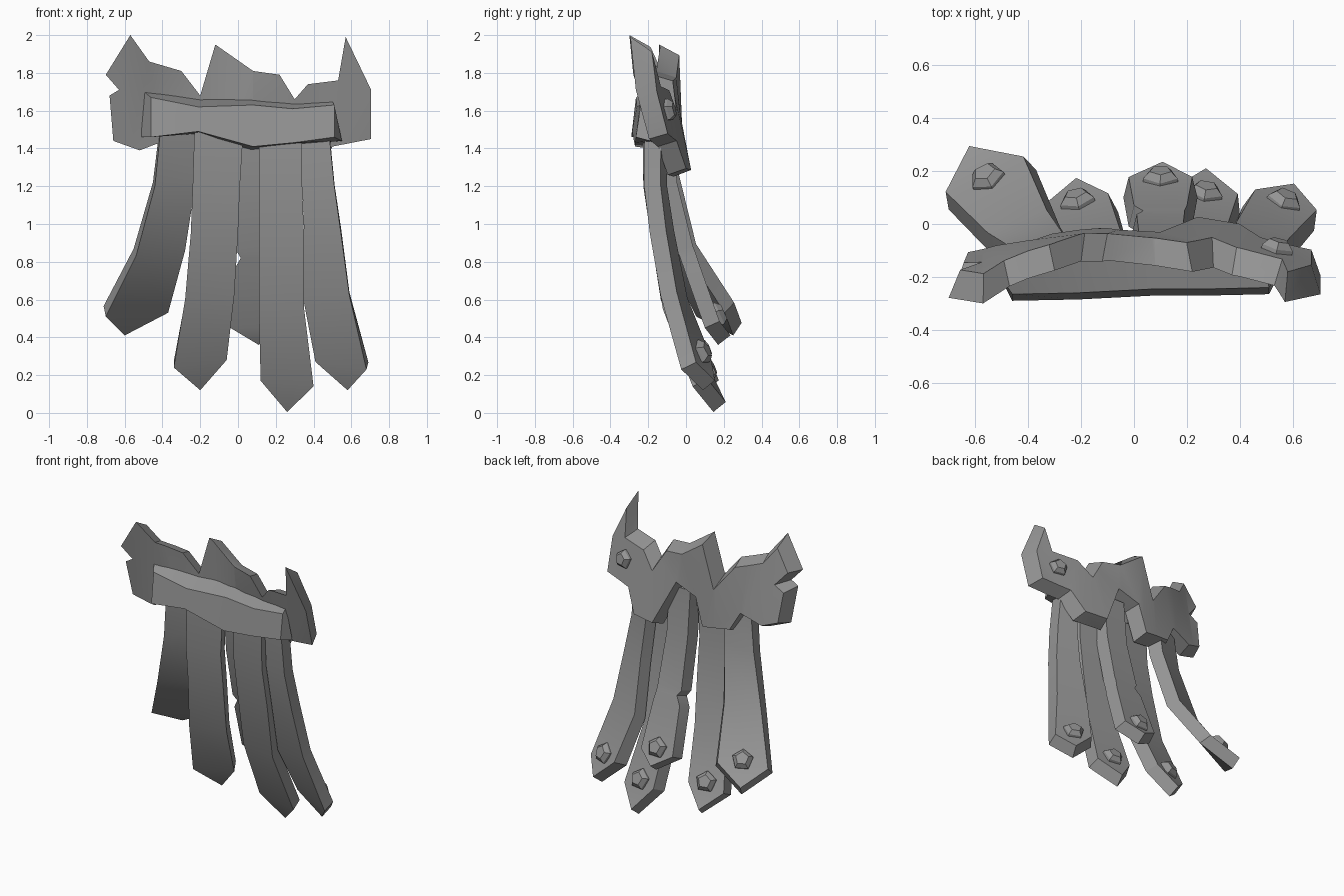
import bpy, bmesh, math
from mathutils import Vector

if "Cube" in bpy.data.objects:
    bpy.data.objects.remove(bpy.data.objects["Cube"])

grey = bpy.data.materials.new("worn_grey")
grey.diffuse_color = (0.3, 0.3, 0.3, 1)
grey.use_nodes = True
grey.node_tree.nodes["Principled BSDF"].inputs["Base Color"].default_value = grey.diffuse_color


def finish(name, bm):
    bmesh.ops.recalc_face_normals(bm, faces=bm.faces)
    me = bpy.data.meshes.new(name)
    bm.to_mesh(me)
    bm.free()
    me.materials.append(grey)
    ob = bpy.data.objects.new(name, me)
    bpy.context.collection.objects.link(ob)
    bpy.ops.object.select_all(action='DESELECT')
    ob.select_set(True)
    bpy.context.view_layer.objects.active = ob
    bpy.ops.object.shade_smooth_by_angle(angle=math.radians(28))
    return ob


def stud(name, pos, normal, r=0.072):
    # five-sided rivet with a raised, narrower cap
    bm = bmesh.new()
    q = Vector(normal).to_track_quat('Z', 'Y')
    rings = []
    for rad, h in ((r, -0.02), (r * 0.95, 0.015), (r * 0.6, 0.04)):
        rings.append([bm.verts.new(Vector(pos) + q @ Vector((
            rad * math.cos(i * math.tau / 5 + 0.3), rad * math.sin(i * math.tau / 5 + 0.3), h)))
            for i in range(5)])
    for a, b in zip(rings, rings[1:]):
        for i in range(5):
            bm.faces.new((a[i], a[(i + 1) % 5], b[(i + 1) % 5], b[i]))
    bm.faces.new(rings[0])
    bm.faces.new(rings[-1])
    finish(name, bm)


def strap(name, rows, tip, twist0, twist1, thick=0.085, inset=0.02):
    # rows: left x, left z, right x, right z, front y
    # twist: extra y of the right edge over the left, at the top and at the end
    n = len(rows)
    front = []
    for i, (xl, zl, xr, zr, y) in enumerate(rows):
        d = (twist0 + (twist1 - twist0) * (i / (n - 1)) ** 2) / 2
        front.append((Vector((xl, y - d, zl)), Vector((xr, y + d, zr))))
    tip = Vector(tip)
    mids = [(a + b) / 2 for a, b in front] + [tip]
    norms = []
    for i in range(n):
        along = mids[min(i + 1, n)] - mids[max(i - 1, 0)]
        across = front[i][1] - front[i][0]
        norms.append(across.cross(along).normalized())
        if norms[-1].y < 0:
            norms[-1] *= -1
    bm = bmesh.new()
    rings, back = [], []
    for (a, b), nv in zip(front, norms):
        s = (b - a).normalized() * inset
        ab, bb = a + nv * thick + s, b + nv * thick - s
        back.append((ab + bb) / 2)
        rings.append([bm.verts.new(p) for p in (a, b, bb, ab)])
    for r, s in zip(rings, rings[1:]):
        for i in range(4):
            bm.faces.new((r[i], r[(i + 1) % 4], s[(i + 1) % 4], s[i]))
    bm.faces.new(rings[0])
    # pointed end
    up = (mids[-2] - tip).normalized() * inset
    t0, t1 = bm.verts.new(tip), bm.verts.new(tip + norms[-1] * thick + up)
    a, b, bb, ab = rings[-1]
    for f in ((a, b, t0), (ab, bb, t1), (a, ab, t1, t0), (b, bb, t1, t0)):
        bm.faces.new(f)
    finish(name, bm)
    stud(name + "_stud", back[-1].lerp(back[-2], 0.1), norms[-1])


strap("strap_left", [
    (-.41, 1.5, -.21, 1.5, -.17), (-.44, 1.2, -.22, 1.25, -.145),
    (-.54, .83, -.28, .86, -.06), (-.70, .51, -.37, .53, .13)],
    (-.60, .25, .41), .06, .15)
strap("strap_mid_left", [
    (-.23, 1.52, .03, 1.52, -.22), (-.24, 1.2, .01, 1.2, -.215), (-.25, .95, 0, .95, -.175),
    (-.28, .6, -.02, .62, -.115), (-.34, .24, -.06, .28, .02)],
    (-.20, .11, .12), .02, .05)
strap("strap_rear", [
    (.0, 1.52, .2, 1.52, -.16), (.0, 1.2, .2, 1.2, -.13), (-.01, .86, .21, .86, -.045),
    (.015, .82, .21, .82, -.03), (-.02, .76, .22, .76, -.01), (-.04, .45, .24, .45, .1)],
    (.11, .17, .36), 0, 0)
strap("strap_mid_right", [
    (.11, 1.5, .34, 1.5, -.22), (.11, 1.2, .34, 1.2, -.215), (.11, .92, .35, .92, -.17),
    (.11, .57, .35, .55, -.11), (.12, .17, .40, .14, .05)],
    (.26, .145, .005), -.02, -.03)
strap("strap_right", [
    (.33, 1.5, .48, 1.5, -.20), (.34, 1.2, .51, 1.2, -.20), (.35, .95, .545, .95, -.165),
    (.35, .58, .59, .62, -.10), (.41, .27, .68, .23, .02)],
    (.58, .09, .12), -.04, -.09)

# jagged back plate: flat bevelled slab, sliced upright and bent into an arc
outline = [Vector(p) for p in (
    (-.70, 1.79), (-.57, 2.0), (-.47, 1.86), (-.30, 1.81), (-.20, 1.68), (-.12, 1.95),
    (.08, 1.81), (.22, 1.79), (.30, 1.66), (.37, 1.74), (.53, 1.76), (.57, 1.99),
    (.705, 1.71), (.705, 1.45), (.50, 1.41), (.42, 1.26), (.22, 1.25), (.08, 1.54),
    (-.03, 1.50), (-.09, 1.30), (-.33, 1.33), (-.39, 1.44), (-.52, 1.39), (-.66, 1.44),
    (-.68, 1.68), (-.63, 1.71))]
# bend stations: x, front y at z 1.5, forward lean per unit of height
BEND = ((-.71, -.225, .19), (-.57, -.205, .19), (-.4, -.165, .12), (-.2, -.13, .06),
        (-.1, -.12, .04), (.08, -.12, .12), (.24, -.12, .22), (.4, -.145, .22),
        (.55, -.18, .22), (.71, -.21, .27))


def bend(x, z):
    x = min(max(x, -.71), .71)
    for (x0, y0, l0), (x1, y1, l1) in zip(BEND, BEND[1:]):
        if x <= x1:
            t = (x - x0) / (x1 - x0)
            return y0 + (y1 - y0) * t - (l0 + (l1 - l0) * t) * (z - 1.5)


def inset_outline(pts, d):
    out = []
    for i, p in enumerate(pts):
        e0 = (p - pts[i - 1]).normalized()
        e1 = (pts[(i + 1) % len(pts)] - p).normalized()
        n0, n1 = Vector((e0.y, -e0.x)), Vector((e1.y, -e1.x))
        m = (n0 + n1).normalized()
        out.append(p + m * d / max(m.dot(n0), 0.45))
    return out


bm = bmesh.new()
fv = [bm.verts.new((p.x, 0, p.y)) for p in outline]
bv = [bm.verts.new((p.x, 0.1, p.y)) for p in inset_outline(outline, 0.035)]
bm.faces.new(fv)
bm.faces.new(bv)
for i in range(len(fv)):
    j = (i + 1) % len(fv)
    bm.faces.new((fv[i], fv[j], bv[j], bv[i]))
for x, _, _ in BEND[1:-1]:
    bmesh.ops.bisect_plane(bm, geom=bm.verts[:] + bm.edges[:] + bm.faces[:],
                           plane_co=(x, 0, 0), plane_no=(1, 0, 0))
for v in bm.verts:
    v.co.y += bend(v.co.x, v.co.z)
bmesh.ops.triangulate(bm, faces=[f for f in bm.faces if len(f.verts) > 4])
finish("back_plate", bm)
stud("plate_stud", (.54, bend(.54, 1.6) + .1, 1.6), (.25, 1, .22), 0.065)

# front belt: front top z, front bottom z, rear top z, rear bottom z at each station
bm = bmesh.new()
rings = []
for xf, xr, ft, fb, rt, rb, yf, yr in (
        (-.46, -.51, 1.67, 1.46, 1.71, 1.46, -.285, -.19),
        (-.21, -.20, 1.62, 1.49, 1.66, 1.48, -.28, -.13),
        (.08, .07, 1.63, 1.41, 1.66, 1.39, -.265, -.12),
        (.29, .30, 1.61, 1.43, 1.64, 1.42, -.265, -.14),
        (.51, .55, 1.63, 1.46, 1.65, 1.44, -.26, -.19)):
    rings.append([bm.verts.new(p) for p in (
        (xf, yf + .02, ft), (xf, yf - .005, fb), (xr, yr, rb), (min(xr, .5), yr, rt))])
for a, b in zip(rings, rings[1:]):
    for i in range(4):
        bm.faces.new((a[i], a[(i + 1) % 4], b[(i + 1) % 4], b[i]))
bm.faces.new(rings[0])
bm.faces.new(rings[-1])
finish("front_belt", bm)
